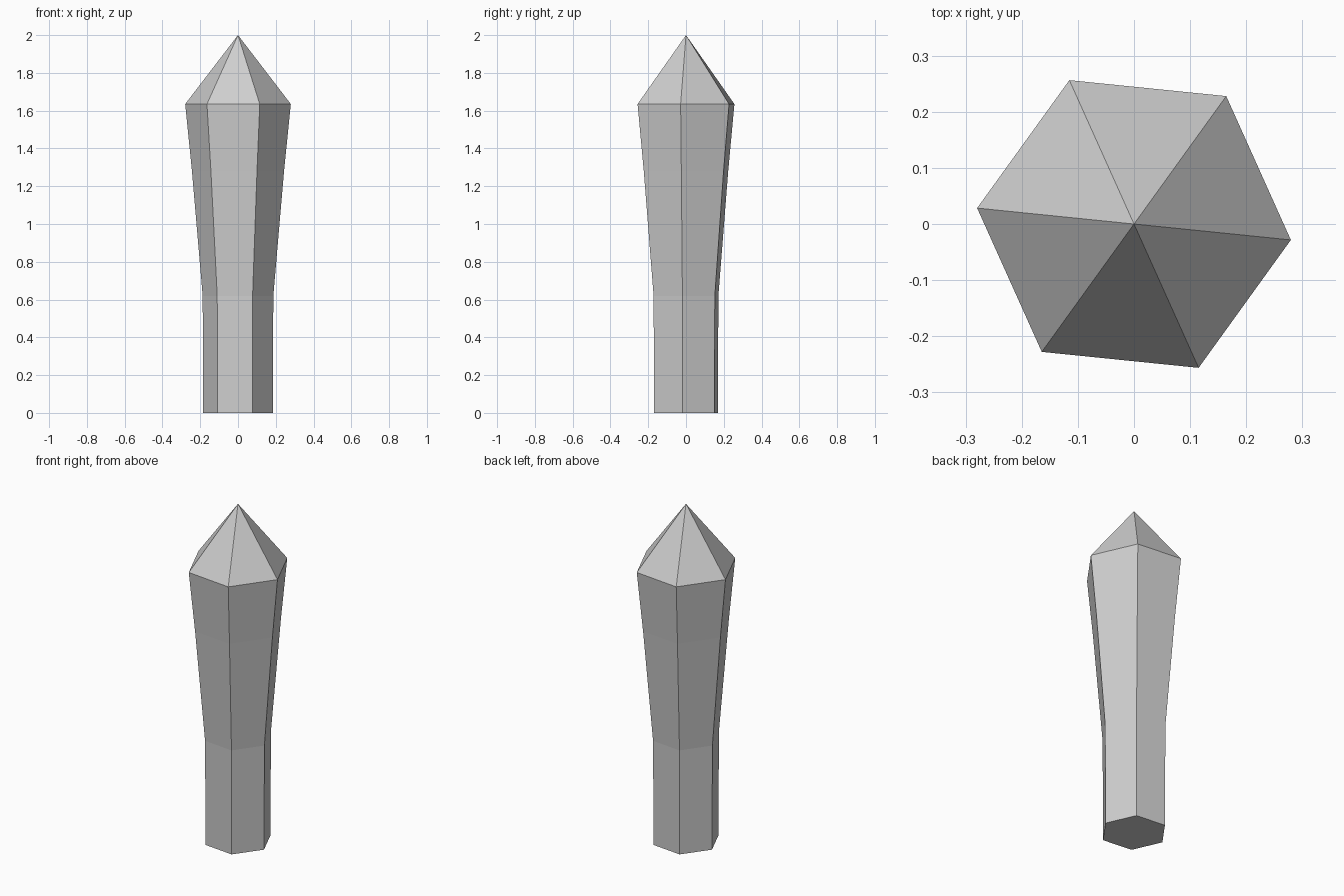
import bpy, bmesh
from math import cos, sin, tau, radians

default = bpy.data.objects.get("Cube")
if default:
    bpy.data.objects.remove(default, do_unlink=True)

# One plain grey for the whole crystal
grey = bpy.data.materials.new("light_grey")
colour = (0.62, 0.62, 0.62, 1)
grey.use_nodes = True
grey.diffuse_color = colour
grey.node_tree.nodes["Principled BSDF"].inputs["Base Color"].default_value = colour

SIDES = 6
TURN = radians(-5.8)
# Radius and height of each ring, from the base to the shoulder
PROFILE = [(0.185, 0), (0.188, 0.62), (0.245, 1.28), (0.281, 1.635)]
TIP = 2.0

bm = bmesh.new()
rings = []
for radius, z in PROFILE:
    angles = [TURN + tau * i / SIDES for i in range(SIDES)]
    rings.append([bm.verts.new((radius * cos(a), radius * sin(a), z)) for a in angles])

# Flat base
bm.faces.new(reversed(rings[0]))

# Flaring shaft
for lower, upper in zip(rings, rings[1:]):
    for i in range(SIDES):
        j = (i + 1) % SIDES
        bm.faces.new((lower[i], lower[j], upper[j], upper[i]))

# Pointed tip
apex = bm.verts.new((0, 0, TIP))
for i in range(SIDES):
    bm.faces.new((rings[-1][i], rings[-1][(i + 1) % SIDES], apex))

bmesh.ops.recalc_face_normals(bm, faces=bm.faces)
mesh = bpy.data.meshes.new("crystal")
bm.to_mesh(mesh)
bm.free()
mesh.materials.append(grey)
crystal = bpy.data.objects.new("crystal", mesh)
bpy.context.collection.objects.link(crystal)
